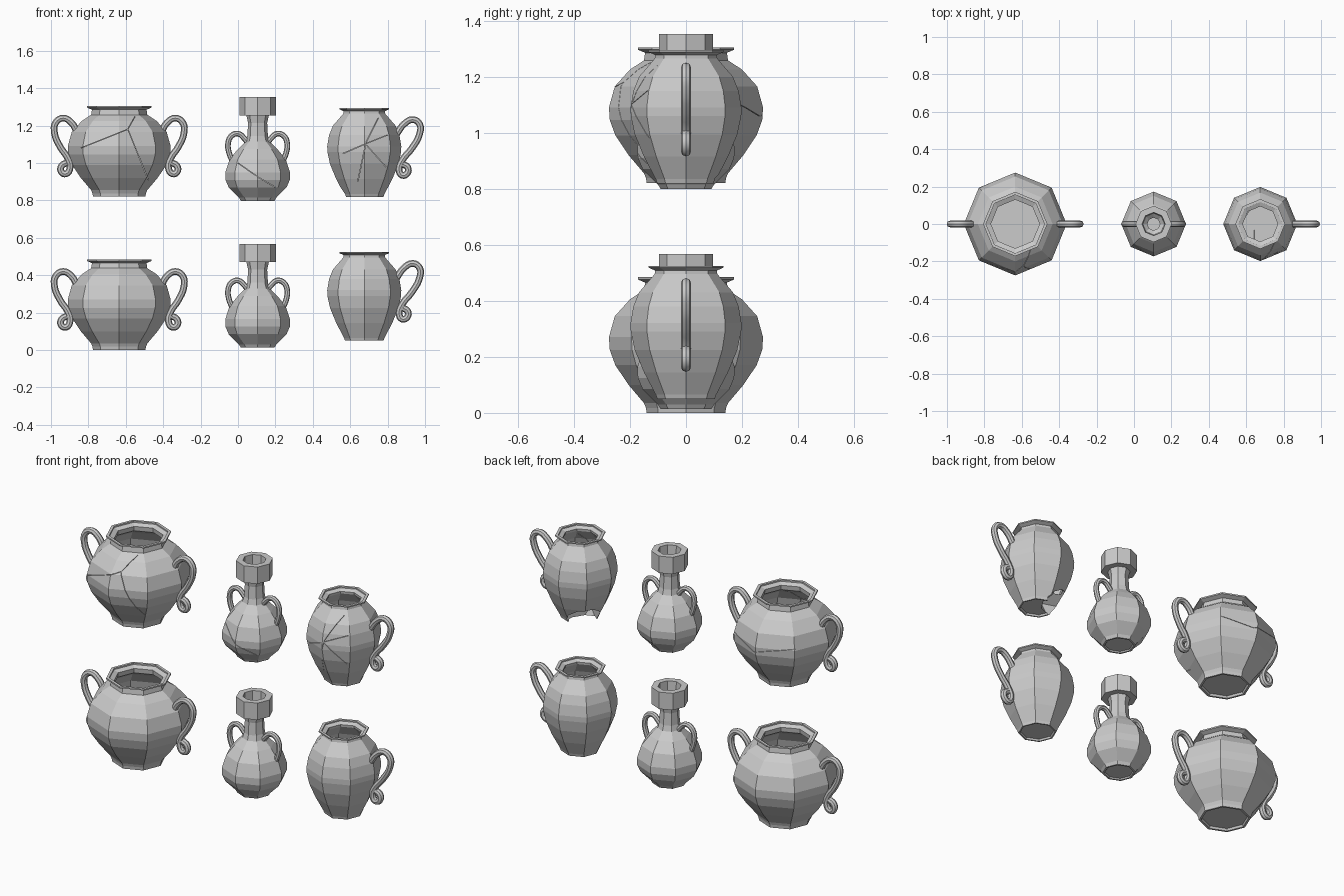
import bpy, bmesh, math, random
from mathutils import Vector

if "Cube" in bpy.data.objects:
    bpy.data.objects.remove(bpy.data.objects["Cube"])

SIDES = 8
WALL = 0.016

# Outer profiles (radius, height), foot to rim
POT = [(.122, .012), (.128, 0), (.140, 0), (.143, .018), (.150, .035), (.205, .10), (.252, .17),
       (.272, .225), (.275, .27), (.254, .345), (.20, .405), (.150, .438), (.146, .465),
       (.172, .476), (.172, .484)]
BOTTLE = [(.075, .02), (.08, .013), (.09, .013), (.10, .03), (.155, .085), (.172, .125), (.173, .165),
          (.150, .235), (.105, .29), (.064, .33), (.055, .36), (.051, .43), (.060, .47),
          (.097, .47), (.097, .567)]
JUG = [(.09, .06), (.095, .05), (.103, .05), (.108, .065), (.150, .145), (.183, .225), (.197, .29),
       (.198, .32), (.188, .38), (.168, .43), (.112, .495), (.110, .508), (.133, .518), (.133, .525)]
BOTTLE_INNER = [(.062, .567), (.058, .485), (.034, .465), (.034, .35), (.09, .285),
                (.135, .23), (.155, .16), (.14, .09), (.08, .035)]

# Handle centre lines (radial distance, height)
SCROLL = [(.225, .345), (.255, .395), (.30, .42), (.34, .395), (.346, .34), (.315, .265),
          (.275, .205), (.263, .155), (.285, .122), (.311, .135), (.308, .165), (.28, .182)]
LEANING = [(r - .04 - .14 * (.42 - z), z + .043) for r, z in SCROLL]
LOOP = [(.135, .225), (.154, .275), (.158, .32), (.14, .36), (.105, .372), (.07, .345), (.045, .31)]


def add_mesh(name, bm):
    bmesh.ops.recalc_face_normals(bm, faces=bm.faces)
    me = bpy.data.meshes.new(name)
    bm.to_mesh(me)
    bm.free()
    ob = bpy.data.objects.new(name, me)
    bpy.context.collection.objects.link(ob)
    return ob


def lathe(name, outer, inner, x, dz):
    """Hollow eight-sided vessel with real wall thickness."""
    if inner is None:
        floor = outer[0][1] + .012
        inner = [(r - WALL, z) for r, z in reversed(outer) if z > floor]
    bm = bmesh.new()
    rings = []
    for r, z in outer + inner:
        rings.append([bm.verts.new((x + r * math.cos(2 * math.pi * i / SIDES),
                                    r * math.sin(2 * math.pi * i / SIDES), z + dz))
                      for i in range(SIDES)])
    for a, b in zip(rings, rings[1:]):
        for i in range(SIDES):
            j = (i + 1) % SIDES
            bm.faces.new((a[i], a[j], b[j], b[i]))
    bm.faces.new(rings[0][::-1])
    bm.faces.new(rings[-1])
    return add_mesh(name, bm)


def handle(name, path, x, dz, side, radius):
    """Round smooth tube swept along a scroll."""
    cu = bpy.data.curves.new(name, 'CURVE')
    cu.dimensions = '3D'
    cu.bevel_depth = radius
    cu.bevel_resolution = 2
    cu.resolution_u = 4
    cu.use_fill_caps = True
    sp = cu.splines.new('BEZIER')
    sp.bezier_points.add(len(path) - 1)
    for p, (r, z) in zip(sp.bezier_points, path):
        p.co = (x + side * r, 0, z + dz)
        p.handle_left_type = p.handle_right_type = 'AUTO'
    ob = bpy.data.objects.new(name, cu)
    bpy.context.collection.objects.link(ob)
    bpy.ops.object.select_all(action='DESELECT')
    ob.select_set(True)
    bpy.context.view_layer.objects.active = ob
    bpy.ops.object.convert(target='MESH')
    bpy.ops.object.shade_smooth_by_angle()


def cut(ob, cutter):
    """Subtract a helper shape and remove it."""
    cutter.hide_render = True
    m = ob.modifiers.new('cut', 'BOOLEAN')
    m.operation = 'DIFFERENCE'
    m.solver = 'EXACT'
    m.object = cutter
    bpy.context.view_layer.objects.active = ob
    bpy.ops.object.modifier_apply(modifier=m.name)
    bpy.data.objects.remove(cutter)


def crack(ob, a, b, side):
    """Hairline slot through the front (-1) or back (1) wall."""
    a, b = Vector(a), Vector(b)
    d = b - a
    n = Vector((-d.y, d.x)).normalized() * .0011
    near, far = [[(p.x, y, p.y) for p in (a - n, b - n, b + n, a + n)]
                 for y in (side * .031, side * .4)]
    bm = bmesh.new()
    v = [bm.verts.new(c) for c in near + far]
    bm.faces.new(v[:4])
    bm.faces.new(v[4:])
    for i in range(4):
        j = (i + 1) % 4
        bm.faces.new((v[i], v[j], v[j + 4], v[i + 4]))
    cut(ob, add_mesh('crack_cutter', bm))


# Three vessels, each whole below and cracked above
broken = {}
for label, outer, inner, x, lift, path, sides, tube in (
        ('wide_pot', POT, None, -.635, .82, SCROLL, (-1, 1), .018),
        ('bottle', BOTTLE, BOTTLE_INNER, .105, .785, LOOP, (-1, 1), .015),
        ('jug', JUG, None, .675, .769, LEANING, (1,), .018)):
    for state, dz in (('whole', 0), ('cracked', lift)):
        body = lathe(f'{state}_{label}', outer, inner, x, dz)
        for s in sides:
            handle(f'{state}_{label}_handle_{"right" if s > 0 else "left"}', path, x, dz, s, tube)
        if state == 'cracked':
            broken[label] = body

# Missing piece low on the back left of the cracked jug
random.seed(4)
bm = bmesh.new()
bmesh.ops.create_icosphere(bm, subdivisions=1, radius=.12)
for v in bm.verts:
    v.co = v.co * random.uniform(.85, 1.1) + Vector((.675 - .083, .083, .82))
cut(broken['jug'], add_mesh('hole_cutter', bm))

# Hairline cracks
for label, side, lines in (
        ('wide_pot', -1, [((-.84, 1.08), (-.59, 1.18)), ((-.588, 1.183), (-.55, 1.25)),
                          ((-.587, 1.176), (-.48, .91))]),
        ('wide_pot', 1, [((-.83, 1.10), (-.62, 1.06)), ((-.615, 1.058), (-.44, 1.10))]),
        ('bottle', -1, [((.0, 1.0), (.10, .93)), ((.105, .926), (.20, .87))]),
        ('jug', -1, [((.56, 1.05), (.675, 1.10)), ((.68, 1.102), (.80, 1.15)),
                     ((.682, 1.097), (.64, .90)), ((.684, 1.108), (.75, 1.24)),
                     ((.688, 1.095), (.79, .98))])):
    for a, b in lines:
        crack(broken[label], a, b, side)
